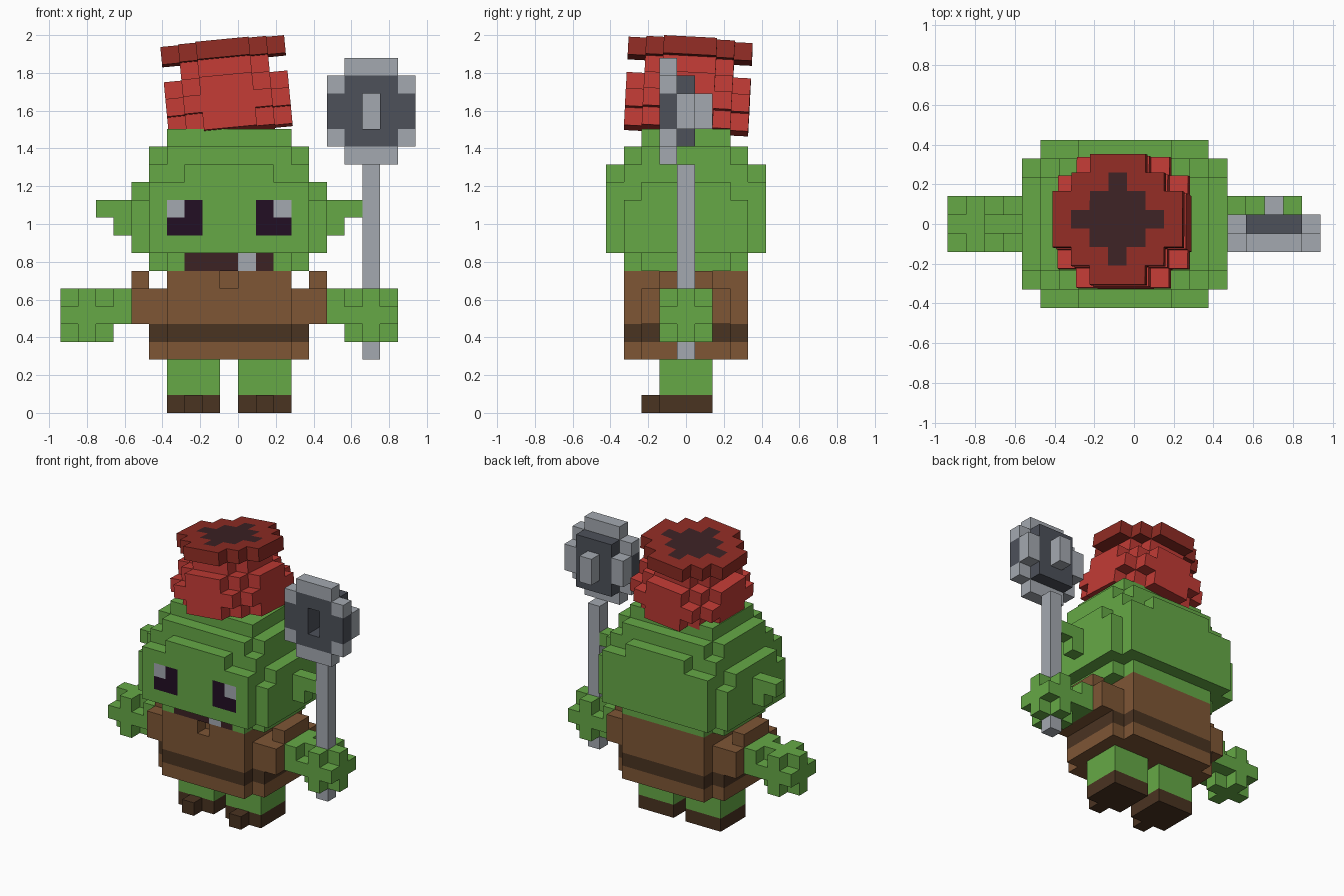
import bpy, math
from mathutils import Matrix, Vector

if "Cube" in bpy.data.objects:
    bpy.data.objects.remove(bpy.data.objects["Cube"])

U = 0.094  # edge of one cube


def srgb(r, g, b):
    f = lambda c: (c / 255 / 12.92) if c < 11 else ((c / 255 + 0.055) / 1.055) ** 2.4
    return (f(r), f(g), f(b), 1)


MATS = {}
for name, c in {"green": (102, 169, 70), "red": (193, 59, 53), "dark_red": (144, 44, 36),
                "brown": (126, 86, 53), "dark_brown": (74, 51, 33), "grey": (164, 169, 176),
                "dark_grey": (77, 81, 90), "eye_purple": (34, 14, 36),
                "dark_maroon": (60, 34, 36)}.items():
    m = bpy.data.materials.new(name)
    m.diffuse_color = srgb(*c)
    m.use_nodes = True
    m.node_tree.nodes["Principled BSDF"].inputs["Base Color"].default_value = m.diffuse_color
    MATS[name] = m

DIRS = {(1, 0, 0): [(1, 0, 0), (1, 1, 0), (1, 1, 1), (1, 0, 1)],
        (-1, 0, 0): [(0, 0, 0), (0, 0, 1), (0, 1, 1), (0, 1, 0)],
        (0, 1, 0): [(0, 1, 0), (0, 1, 1), (1, 1, 1), (1, 1, 0)],
        (0, -1, 0): [(0, 0, 0), (1, 0, 0), (1, 0, 1), (0, 0, 1)],
        (0, 0, 1): [(0, 0, 1), (1, 0, 1), (1, 1, 1), (0, 1, 1)],
        (0, 0, -1): [(0, 0, 0), (0, 1, 0), (1, 1, 0), (1, 0, 0)]}


class Part:
    """Set of coloured cubes; only the outer faces become mesh."""

    def __init__(self, name):
        self.name, self.cells = name, {}

    def box(self, x, y, z, col):
        # x, z: (start, end); y: number of cubes each side of the middle row, or (first, last)
        y0, y1 = (-y, y) if isinstance(y, int) else y
        for i in range(*x):
            for j in range(y0, y1 + 1):
                for k in range(*z):
                    if col:
                        self.cells[i, j, k] = col
                    else:
                        self.cells.pop((i, j, k), None)
        return self

    def build(self, offset=(0, -0.5, 0), matrix=None):
        verts, faces, cols, index = [], [], [], {}
        for (i, j, k), col in self.cells.items():
            for (a, b, c), quad in DIRS.items():
                if (i + a, j + b, k + c) in self.cells:
                    continue
                f = []
                for p, q, r in quad:
                    key = (i + p, j + q, k + r)
                    if key not in index:
                        index[key] = len(verts)
                        verts.append((Vector(key) + Vector(offset)) * U)
                    f.append(index[key])
                faces.append(f)
                cols.append(col)
        me = bpy.data.meshes.new(self.name)
        me.from_pydata(verts, [], faces)
        used = sorted(set(cols))
        for c in used:
            me.materials.append(MATS[c])
        for p, c in zip(me.polygons, cols):
            p.material_index = used.index(c)
        ob = bpy.data.objects.new(self.name, me)
        bpy.context.collection.objects.link(ob)
        if matrix:
            ob.matrix_world = matrix
        return ob


# Head with stepped, rounded corners
head = Part("head")
for x, y, z in [((-6, 5), 3, (9, 12)), ((-6, 5), 2, (12, 13)), ((-5, 4), 4, (9, 13)),
                ((-3, 2), 4, (13, 14)), ((-5, 4), 3, (13, 14)), ((-5, 4), 2, (14, 15)),
                ((-4, 3), 3, (14, 15)), ((-4, 3), 2, (15, 16)),
                ((-5, 4), 2, (8, 9)), ((-4, 3), 3, (8, 9))]:
    head.box(x, y, z, "green")
# Eyes, mouth and tooth
for x, glint in [(-4, -4), (1, 2)]:
    head.box((x, x + 2), (-4, -4), (10, 12), "eye_purple")
    head.box((glint, glint + 1), (-4, -4), (11, 12), "grey")
head.box((-3, 2), (-3, -3), (8, 9), "dark_maroon")
head.box((0, 1), (-3, -3), (8, 9), "grey")
# Ears
for far, near in [((-8, -6), (-7, -6)), ((5, 7), (5, 6))]:
    head.box(far, 0, (11, 12), "green")
    head.box(near, 0, (10, 11), "green")
head.build()

# Tunic with belt, collar slit and sleeves
tunic = Part("tunic")
for z, col in [((3, 4), "brown"), ((4, 5), "dark_brown"), ((5, 7), "brown")]:
    tunic.box((-5, 4), 2, z, col)
    tunic.box((-4, 3), 3, z, col)
tunic.box((-4, 3), 3, (7, 8), "brown")
tunic.box((-1, 0), (-3, -3), (7, 8), None)
for x in (-6, 4):
    tunic.box((x, x + 1), 2, (5, 7), "brown")
    tunic.box((x, x + 1), 1, (7, 8), "brown")
tunic.build()

# Arms with fists: a 3x3x3 block without its corners
for side, x, arm in [("right", -10, -7), ("left", 6, 5)]:
    hand = Part(side + "_hand").box((x, x + 3), 1, (4, 7), "green")
    for cx in (x, x + 2):
        for cy in (-1, 1):
            for cz in (4, 6):
                hand.box((cx, cx + 1), (cy, cy), (cz, cz + 1), None)
    hand.box((arm, arm + 1), 1, (5, 7), "green")
    hand.build()

# Legs and shoes with a narrow toe
for side, x in [("right", -4), ("left", 0)]:
    leg = Part(side + "_leg").box((x, x + 3), 1, (1, 3), "green")
    leg.box((x, x + 3), 1, (0, 1), "dark_brown")
    leg.box((x + 1, x + 2), (-2, -2), (0, 1), "dark_brown")
    leg.build()

# Hammer: shaft, framed front plate, back plate, knobs
Part("hammer_shaft").box((7, 8), 0, (3, 14), "grey").build()
ham = Part("hammer_head")
ham.box((5, 10), (-1, -1), (15, 19), "grey").box((6, 9), (-1, -1), (14, 20), "grey")
ham.box((6, 9), (-1, 0), (15, 19), "dark_grey").box((5, 10), (-1, -1), (16, 18), "dark_grey")
ham.box((7, 8), (-1, 0), (16, 18), None)
for x in (5, 9):
    ham.box((x, x + 1), (0, 0), (16, 18), "grey")
ham.box((7, 8), (1, 1), (16, 18), "grey")
ham.build()


# Tilted hat made of round layers
def disc(part, z, col, spans):
    for a, b in spans:
        part.box((-a, a + 1), b, (z, z + 1), col)


ROUND = [(3, 1), (2, 2), (1, 3)]
hat = Part("hat")
disc(hat, 0, "red", ROUND)
disc(hat, 1, "red", [(3, 2), (2, 3)])
disc(hat, 2, "red", ROUND)
disc(hat, 3, "red", [(2, 1), (1, 2)])
disc(hat, 4, "dark_red", ROUND)
disc(hat, 4, "dark_maroon", [(2, 0), (1, 1), (0, 2)])
hat.build((-0.5, -0.5, 0), Matrix.Translation((-0.038, 0, 1.494))
          @ Matrix.Rotation(math.radians(-5.5), 4, 'Y')
          @ Matrix.Rotation(math.radians(-3), 4, 'X'))
